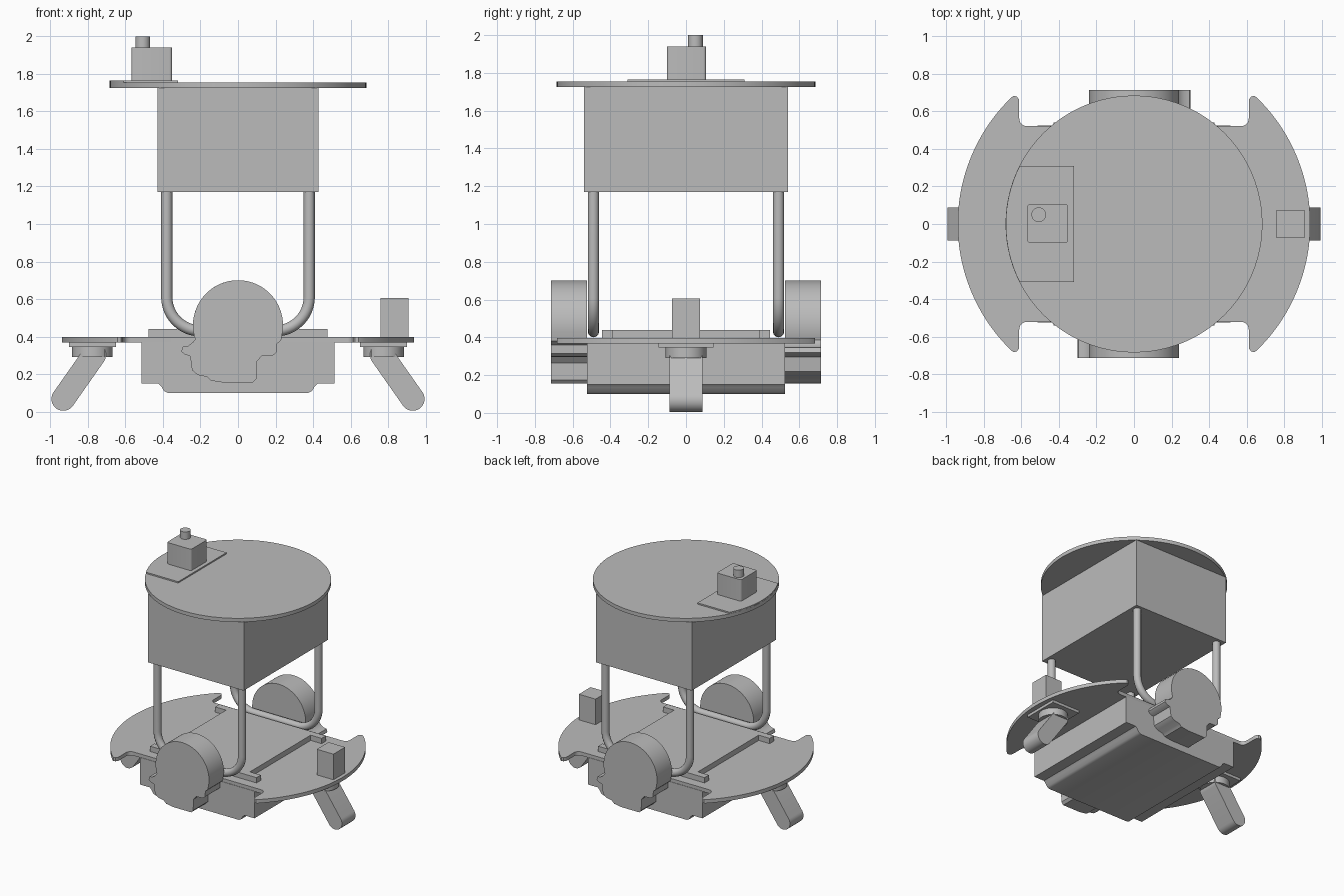
import bpy, bmesh, math
from mathutils import Vector

if bpy.data.objects.get("Cube"):
    bpy.data.objects.remove(bpy.data.objects["Cube"], do_unlink=True)

GREY = bpy.data.materials.new("plain_grey")
GREY.use_nodes = True
GREY.diffuse_color = (0.5, 0.5, 0.5, 1)
GREY.node_tree.nodes["Principled BSDF"].inputs["Base Color"].default_value = (0.5, 0.5, 0.5, 1)


def finish(name, bm):
    bmesh.ops.recalc_face_normals(bm, faces=bm.faces)
    mesh = bpy.data.meshes.new(name)
    bm.to_mesh(mesh)
    bm.free()
    obj = bpy.data.objects.new(name, mesh)
    bpy.context.collection.objects.link(obj)
    mesh.materials.append(GREY)
    bpy.ops.object.select_all(action='DESELECT')
    obj.select_set(True)
    bpy.context.view_layer.objects.active = obj
    bpy.ops.object.shade_smooth_by_angle(angle=math.radians(35))
    return obj


def prism(name, outline, lo, hi, axis='z'):
    """Extrude an outline along z (outline in x, y) or along y (outline in x, z)."""
    bm = bmesh.new()
    place = (lambda a, b: (a, b, lo)) if axis == 'z' else (lambda a, b: (a, lo, b))
    face = bm.faces.new([bm.verts.new(place(a, b)) for a, b in outline])
    made = bmesh.ops.extrude_face_region(bm, geom=[face])["geom"]
    step = Vector((0, 0, hi - lo)) if axis == 'z' else Vector((0, hi - lo, 0))
    bmesh.ops.translate(bm, vec=step, verts=[v for v in made if isinstance(v, bmesh.types.BMVert)])
    return finish(name, bm)


def arc(cx, cy, r, start, end, n):
    """Points on an arc, angles in degrees."""
    angles = [math.radians(start + (end - start) * i / n) for i in range(n + 1)]
    return [(cx + r * math.cos(a), cy + r * math.sin(a)) for a in angles]


def box(name, x0, x1, y0, y1, z0, z1):
    return prism(name, [(x0, y0), (x1, y0), (x1, y1), (x0, y1)], z0, z1)


def disc(name, cx, cy, r, z0, z1, n=64):
    return prism(name, arc(cx, cy, r, 0, 360, n)[:-1], z0, z1)


def four_way(quarter):
    """Mirror a quarter outline, given from +x to +y, into all four quadrants."""
    half = quarter + [(-x, y) for x, y in reversed(quarter)]
    return half + [(-x, -y) for x, y in half]


# Lower body with a stepped, rounded keel
keel = [(0.515, 0.37), (0.515, 0.15), (0.425, 0.15), (0.41, 0.135), (0.395, 0.11), (0.375, 0.10)]
prism("lower_body", keel + [(-x, z) for x, z in reversed(keel)], -0.525, 0.525, 'y')

# Round base plate with horned ends
rim = arc(0, 0, 0.94, 1, 46, 20)
horn = [(0.642, 0.683), (0.625, 0.68), (0.614, 0.665), (0.612, 0.65)]
notch = arc(0.572, 0.562, 0.04, 0, -90, 6)
prism("base_plate", four_way(rim + horn + notch), 0.367, 0.397)

# Deck cover with small corner tabs
prism("deck_cover", four_way([(0.38, 0.39), (0.478, 0.39), (0.478, 0.445)]), 0.397, 0.44)

# Sensor block on the deck
box("deck_block", 0.76, 0.91, -0.075, 0.075, 0.397, 0.605)

# Side wheels with motor housings, the rear one turned half a turn
housing = [(-0.24, 0.37), (-0.265, 0.35), (-0.295, 0.345), (-0.302, 0.32), (-0.285, 0.305),
           (-0.255, 0.295), (-0.245, 0.22), (-0.215, 0.195), (-0.165, 0.185), (-0.145, 0.165),
           (-0.08, 0.155), (0.08, 0.155), (0.098, 0.175), (0.10, 0.265), (0.125, 0.295),
           (0.185, 0.298), (0.205, 0.315), (0.207, 0.36), (0.23, 0.38)]
wheel = arc(0, 0.46, 0.24, -12, 198, 48) + housing
prism("front_motor", wheel, -0.715, -0.525, 'y')
prism("rear_motor", [(-x, z) for x, z in wheel], 0.525, 0.715, 'y')

# U-shaped support tubes
for name, y in (("front_tube", -0.49), ("rear_tube", 0.49)):
    bend = arc(0.2, 0.61, 0.18, 0, -90, 12)
    path = [(0.38, 1.2)] + bend
    path += [(-x, z) for x, z in reversed(path)]
    curve = bpy.data.curves.new(name, 'CURVE')
    curve.dimensions = '3D'
    curve.bevel_depth = 0.03
    curve.bevel_resolution = 4
    spline = curve.splines.new('POLY')
    spline.points.add(len(path) - 1)
    for point, (x, z) in zip(spline.points, path):
        point.co = (x, y, z, 1)
    temp = bpy.data.objects.new(name + "_path", curve)
    bpy.context.collection.objects.link(temp)
    bpy.context.view_layer.update()
    bm = bmesh.new()
    bm.from_mesh(temp.to_mesh())
    temp.to_mesh_clear()
    bpy.data.objects.remove(temp, do_unlink=True)
    finish(name, bm)

# Casters: mounting plate, round hub and slanted rounded leg
for side, s in (("left", 1), ("right", -1)):
    x0, x1 = sorted((s * 0.65, s * 0.90))
    box(side + "_caster_plate", x0, x1, -0.145, 0.145, 0.345, 0.367)
    disc(side + "_caster_hub", s * 0.777, 0, 0.108, 0.29, 0.345, 40)
    slant = math.degrees(math.atan2(0.235, 0.165))
    leg = arc(0.932, 0.067, 0.063, -slant - 90, 90 - slant, 16)
    leg += arc(0.767, 0.302, 0.063, 90 - slant, 270 - slant, 16)
    prism(side + "_caster_leg", [(s * x, z) for x, z in leg], -0.087, 0.087, 'y')

# Upper housing and round lid
box("upper_housing", -0.43, 0.43, -0.54, 0.54, 1.17, 1.727)
disc("round_lid", 0, 0, 0.685, 1.725, 1.755, 96)

# Lid sensor: trimmed plate, rounded box and pin
span = math.degrees(math.asin(0.31 / 0.685))
prism("sensor_plate", arc(0, 0, 0.684, 180 - span, 180 + span, 16) + [(-0.32, -0.31), (-0.32, 0.31)],
      1.755, 1.766)
corner = arc(0.093, 0.088, 0.016, 0, 90, 4)
prism("sensor_box", [(x - 0.46, y + 0.003) for x, y in
                     corner + [(-x, y) for x, y in reversed(corner)]
                     + [(-x, -y) for x, y in corner] + [(x, -y) for x, y in reversed(corner)]],
      1.766, 1.94)
disc("sensor_pin", -0.508, 0.05, 0.039, 1.94, 2.0, 32)
